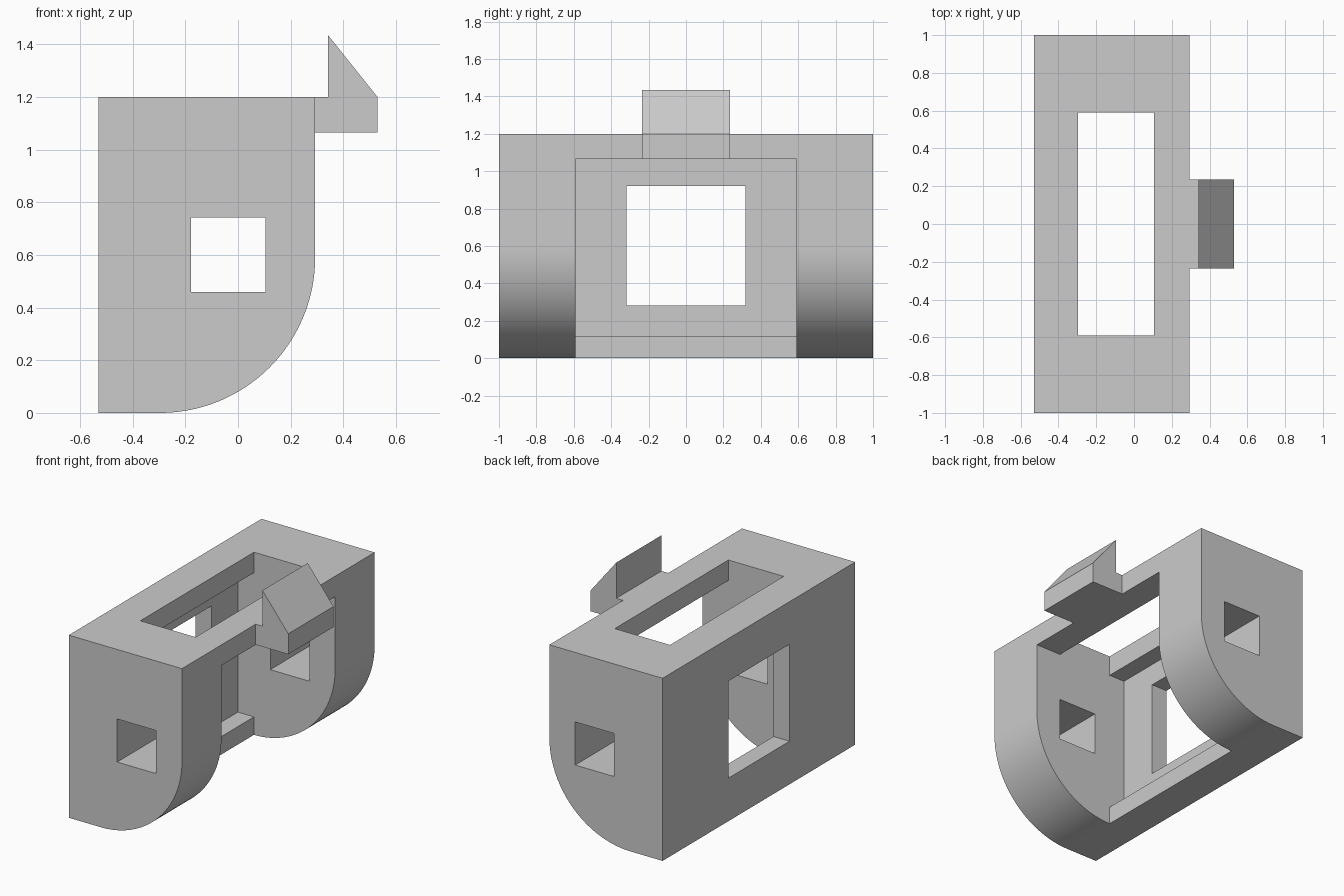
import bpy, bmesh, math

cube = bpy.data.objects.get("Cube")
if cube:
    bpy.data.objects.remove(cube, do_unlink=True)

grey = bpy.data.materials.new("plain grey")
grey.use_nodes = True
colour = (0.6, 0.6, 0.6, 1)
grey.diffuse_color = colour
grey.node_tree.nodes["Principled BSDF"].inputs["Base Color"].default_value = colour


def extrude(name, profile, half_width):
    """Extrude an x-z profile symmetrically along y."""
    bm = bmesh.new()
    face = bm.faces.new([bm.verts.new((x, -half_width, z)) for x, z in profile])
    new = bmesh.ops.extrude_face_region(bm, geom=[face])["geom"]
    verts = [v for v in new if isinstance(v, bmesh.types.BMVert)]
    bmesh.ops.translate(bm, verts=verts, vec=(0, 2 * half_width, 0))
    bmesh.ops.recalc_face_normals(bm, faces=bm.faces)
    mesh = bpy.data.meshes.new(name)
    bm.to_mesh(mesh)
    bm.free()
    mesh.materials.append(grey)
    obj = bpy.data.objects.new(name, mesh)
    bpy.context.collection.objects.link(obj)
    return obj


def rect(x0, x1, z0, z1):
    return [(x0, z0), (x1, z0), (x1, z1), (x0, z1)]


def select(obj):
    bpy.ops.object.select_all(action='DESELECT')
    obj.select_set(True)
    bpy.context.view_layer.objects.active = obj


def cut(target, cutter):
    cutter.hide_render = True
    mod = target.modifiers.new("cut", 'BOOLEAN')
    mod.operation = 'DIFFERENCE'
    mod.solver = 'EXACT'
    mod.object = cutter
    select(target)
    bpy.ops.object.modifier_apply(modifier=mod.name)
    bpy.data.objects.remove(cutter, do_unlink=True)


# Housing: block with one large rounded lower edge
BACK, FRONT, TOP, R = -0.53, 0.293, 1.2, 0.59
STEPS = 40
arc = [(FRONT - R + R * math.sin(a), R - R * math.cos(a))
       for a in (math.pi / 2 * i / STEPS for i in range(STEPS + 1))]
housing = extrude("housing", [(BACK, 0)] + arc + [(FRONT, TOP), (BACK, TOP)], 1.0)

# Open bay between the two thick cheeks, leaving a thin back wall and a ledge
WALL, LEDGE = -0.414, FRONT - R
bay = [(WALL, 0.118), (LEDGE, 0.118), (LEDGE, -1), (1, -1), (1, 1.065), (WALL, 1.065)]
cut(housing, extrude("bay_cutter", bay, 0.59))

# Slot in the roof, window in the back wall, square hole through the cheeks
cut(housing, extrude("slot_cutter", rect(LEDGE, 0.105, 0.9, 1.5), 0.59))
cut(housing, extrude("window_cutter", rect(-1, -0.35, 0.283, 0.92), 0.318))
cut(housing, extrude("cheek_hole_cutter", rect(-0.178, 0.105, 0.46, 0.743), 1.5))

select(housing)
bpy.ops.object.shade_smooth_by_angle(angle=math.radians(30))

# Snap hook on the front bar
hook = [(FRONT, 1.065), (0.53, 1.065), (0.53, TOP), (0.342, 1.435), (0.342, TOP), (FRONT, TOP)]
extrude("snap_hook", hook, 0.235)
